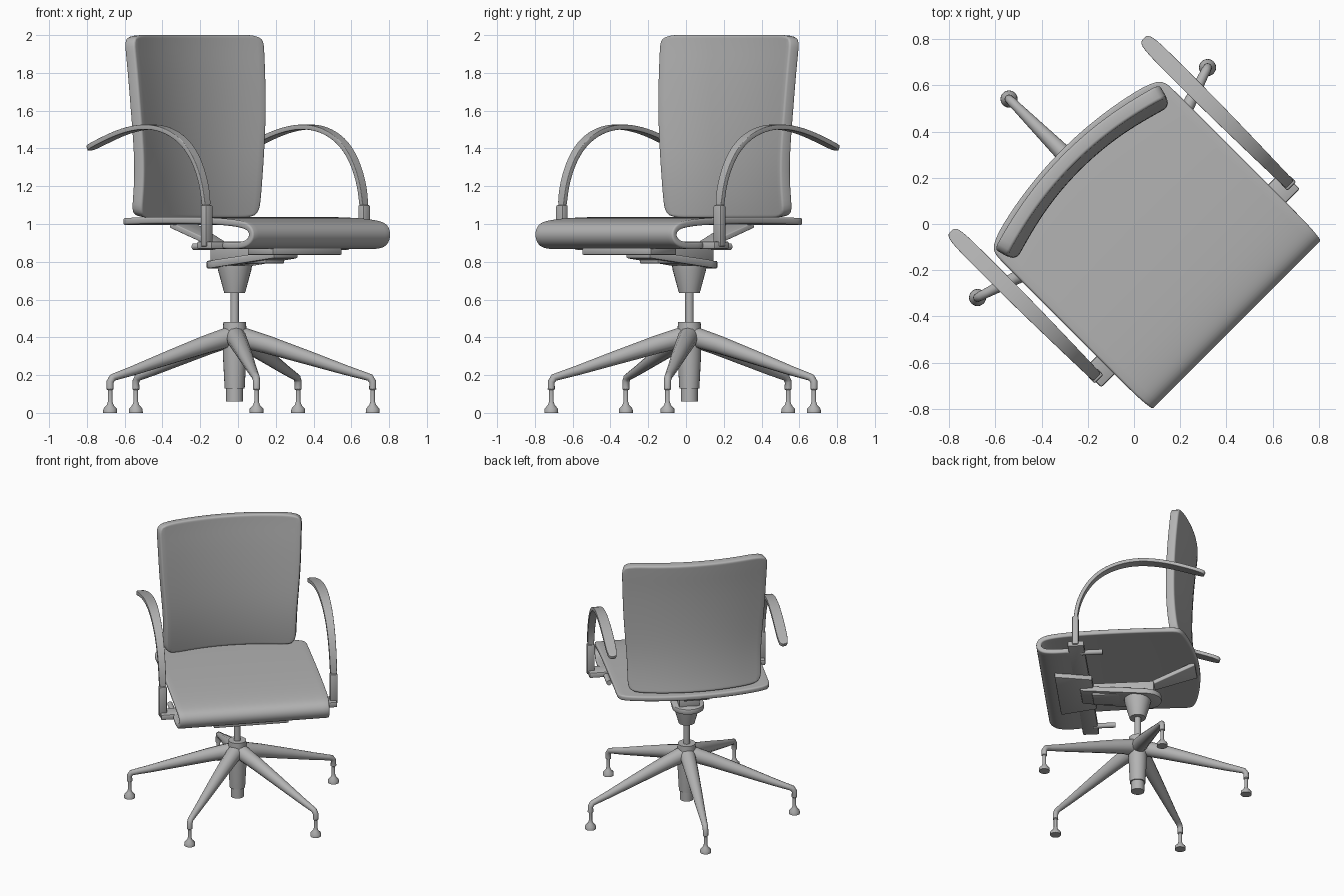
import bpy, bmesh, math
from mathutils import Matrix, Vector

TURN = math.pi / 4      # the chair stands turned on its base
AXIS_Y = 0.025          # column position in chair space
ARM_X = 0.59

cube = bpy.data.objects.get("Cube")
if cube:
    bpy.data.objects.remove(cube, do_unlink=True)

grey = bpy.data.materials.new("plain_grey")
grey.use_nodes = True
GREY = (0.45, 0.45, 0.45, 1)
grey.diffuse_color = GREY
for node in grey.node_tree.nodes:
    if node.type == 'BSDF_PRINCIPLED':
        node.inputs["Base Color"].default_value = GREY
        node.inputs["Roughness"].default_value = 0.6


def finish(name, data, mods=()):
    """Link, turn, apply modifiers and smooth one part."""
    ob = bpy.data.objects.new(name, data)
    bpy.context.collection.objects.link(ob)
    data.materials.append(grey)
    ob.rotation_euler.z = TURN
    for kind, settings in mods:
        mod = ob.modifiers.new(kind.title(), kind)
        for key, value in settings.items():
            setattr(mod, key, value)
    bpy.ops.object.select_all(action='DESELECT')
    ob.select_set(True)
    bpy.context.view_layer.objects.active = ob
    bpy.ops.object.convert(target='MESH')
    bpy.ops.object.shade_smooth_by_angle(angle=math.radians(40))
    return ob


def mesh_part(name, bm, mods=()):
    bmesh.ops.recalc_face_normals(bm, faces=bm.faces)
    me = bpy.data.meshes.new(name)
    bm.to_mesh(me)
    bm.free()
    return finish(name, me, mods)


def bevel(width, segments=3):
    return ('BEVEL', dict(width=width, segments=segments, limit_method='ANGLE',
                          angle_limit=math.radians(40)))


def sheet(name, rows, thick, x0=0, cols=6, smooth=2, round_edge=0.01):
    """Padded sheet from rows of (y, z, half width, backward bulge)."""
    bm = bmesh.new()
    grid = []
    for y, z, w, bulge in rows:
        ts = [2 * i / cols - 1 for i in range(cols + 1)]
        grid.append([bm.verts.new((x0 + t * w, y + bulge * (1 - t * t), z)) for t in ts])
    for a, b in zip(grid, grid[1:]):
        for i in range(cols):
            bm.faces.new((a[i], a[i + 1], b[i + 1], b[i]))
    mods = [('SUBSURF', dict(levels=smooth, render_levels=smooth))] if smooth else []
    mods += [('SOLIDIFY', dict(thickness=thick, offset=0)), bevel(round_edge)]
    return mesh_part(name, bm, mods)


def box(name, low, high, edge=0.008):
    low, high = Vector(low), Vector(high)
    bm = bmesh.new()
    size = Matrix.Diagonal((*(high - low), 1))
    bmesh.ops.create_cube(bm, size=1, matrix=Matrix.Translation((low + high) / 2) @ size)
    return mesh_part(name, bm, [bevel(edge, 2)])


def plate(name, outline, z0, z1, slope=0):
    """Flat plate from an outline, rising towards the front by slope."""
    bm = bmesh.new()
    face = bm.faces.new([bm.verts.new((x, y, z0 - slope * min(y, 0))) for x, y in outline])
    out = bmesh.ops.extrude_face_region(bm, geom=[face])
    up = [g for g in out["geom"] if isinstance(g, bmesh.types.BMVert)]
    bmesh.ops.translate(bm, verts=up, vec=(0, 0, z1 - z0))
    return mesh_part(name, bm, [bevel(0.008, 2)])


def lathe(name, profile, x=0, y=AXIS_Y):
    bm = bmesh.new()
    vs = [bm.verts.new((x + r, y, z)) for r, z in profile]
    edges = [bm.edges.new(pair) for pair in zip(vs, vs[1:])]
    bmesh.ops.spin(bm, geom=vs + edges, cent=(x, y, 0), axis=(0, 0, 1),
                   angle=math.tau, steps=24)
    bmesh.ops.remove_doubles(bm, verts=bm.verts, dist=0.0005)
    return mesh_part(name, bm)


def tube(name, points):
    """Round tube along points of (position, radius)."""
    cu = bpy.data.curves.new(name, 'CURVE')
    cu.dimensions = '3D'
    cu.bevel_depth = 1
    cu.bevel_resolution = 4
    cu.use_fill_caps = True
    sp = cu.splines.new('POLY')
    sp.points.add(len(points) - 1)
    for p, (co, r) in zip(sp.points, points):
        p.co = (*co, 1)
        p.radius = r
    return finish(name, cu)


# Seat: one shell rolled under at the front, bowed at the rear
sheet("seat", [
    (0.37, 1.012, 0.525, 0.08), (0.30, 1.015, 0.525, 0.06), (0.10, 1.02, 0.525, 0.02),
    (-0.20, 1.02, 0.525, 0), (-0.42, 1.012, 0.525, 0), (-0.53, 1.0, 0.525, 0),
    (-0.59, 0.985, 0.52, 0), (-0.612, 0.945, 0.515, 0), (-0.59, 0.90, 0.52, 0),
    (-0.53, 0.885, 0.525, 0), (-0.44, 0.885, 0.525, 0), (-0.36, 0.89, 0.525, 0),
], 0.036, x0=0.006, round_edge=0.012)

# Backrest: curved pad, widening upwards
sheet("backrest", [
    (0.315, 1.035, 0.45, 0.08), (0.30, 1.12, 0.455, 0.08), (0.287, 1.25, 0.455, 0.08),
    (0.282, 1.40, 0.465, 0.08), (0.288, 1.60, 0.482, 0.08), (0.302, 1.80, 0.49, 0.08),
    (0.315, 1.92, 0.495, 0.08), (0.322, 2.0, 0.497, 0.08),
], 0.062, round_edge=0.022)

# Armrests with their posts and underseat pins
for side, s in (("left", 1), ("right", -1)):
    ax = s * ARM_X + 0.008
    sheet(side + "_armrest", [
        (-0.345, 1.08, 0.024, 0), (-0.335, 1.20, 0.024, 0), (-0.27, 1.35, 0.026, 0),
        (-0.17, 1.45, 0.029, 0), (-0.04, 1.505, 0.032, 0), (0.10, 1.52, 0.035, 0),
        (0.26, 1.495, 0.036, 0), (0.40, 1.45, 0.036, 0), (0.535, 1.40, 0.034, 0),
    ], 0.026, x0=ax, cols=2)
    box(side + "_arm_post", (ax - 0.027, -0.368, 0.88), (ax + 0.027, -0.326, 1.10))
    tube(side + "_seat_pin", [((s * 0.5, -0.32, 0.88), 0.018), ((s * 0.5, -0.17, 0.88), 0.018)])

# Mechanism under the seat
box("arm_crossbar", (-0.60, -0.40, 0.868), (0.615, -0.29, 0.908))
plate("support_plate", [(-0.26, -0.52), (0.26, -0.52), (0.20, -0.27), (-0.20, -0.27)], 0.835, 0.875)
arc = [(0.11 * math.cos(a), 0.08 + 0.11 * math.sin(a))
       for a in (math.pi * i / 12 for i in range(13))]
plate("tilt_arm", arc + [(-0.09, -0.36), (0.09, -0.36)], 0.765, 0.805, slope=0.15)
box("tilt_block", (-0.07, -0.28, 0.79), (0.07, 0.14, 0.885))
sheet("rear_strut", [(0.06, 0.86, 0.035, 0), (0.42, 0.995, 0.09, 0)], 0.03,
      cols=2, smooth=0, round_edge=0.006)

# Gas column
lathe("column_housing", [(0, 0.635), (0.055, 0.635), (0.062, 0.66), (0.088, 0.755), (0.092, 0.78), (0, 0.78)])
lathe("gas_piston", [(0, 0.46), (0.023, 0.46), (0.023, 0.65), (0, 0.65)])
lathe("base_hub", [(0, 0.06), (0.045, 0.06), (0.045, 0.13), (0.053, 0.13), (0.062, 0.30),
                   (0.064, 0.42), (0.06, 0.48), (0, 0.48)])

# Five legs with glides, one pointing straight back
LEG = [(0.02, 0.405, 0.055), (0.18, 0.36, 0.048), (0.40, 0.29, 0.037), (0.60, 0.225, 0.026),
       (0.69, 0.198, 0.021), (0.725, 0.187, 0.02), (0.74, 0.165, 0.019), (0.74, 0.125, 0.019)]
GLIDE = [(0, 0), (0.037, 0), (0.036, 0.022), (0.018, 0.042), (0.012, 0.06), (0.012, 0.12),
         (0.019, 0.125), (0, 0.14)]
for k in range(5):
    a = math.pi / 2 + k * math.tau / 5
    c, s = math.cos(a), math.sin(a)
    tube(f"base_leg_{k + 1}", [((r * c, AXIS_Y + r * s, z), rad) for r, z, rad in LEG])
    lathe(f"glide_{k + 1}", GLIDE, x=0.74 * c, y=AXIS_Y + 0.74 * s)
